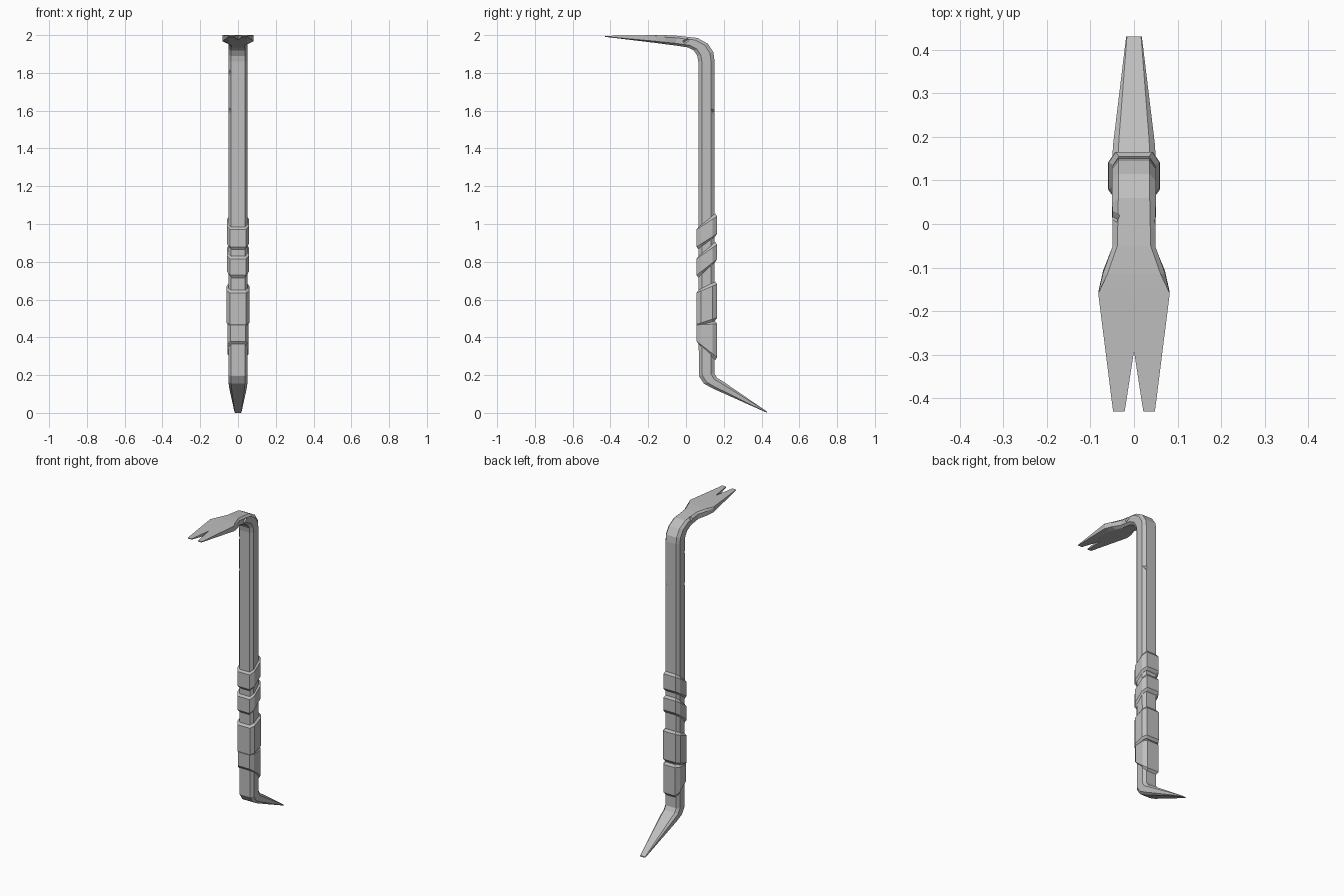
import bpy, bmesh
from mathutils import Matrix, Euler

if "Cube" in bpy.data.objects:
    bpy.data.objects.remove(bpy.data.objects["Cube"])

steel = bpy.data.materials.new("worn_grey_steel")
steel.use_nodes = True
GREY = (0.52, 0.52, 0.52, 1)
steel.diffuse_color = GREY
steel.node_tree.nodes["Principled BSDF"].inputs["Base Color"].default_value = GREY


def make_object(name, bm):
    bmesh.ops.recalc_face_normals(bm, faces=bm.faces)
    mesh = bpy.data.meshes.new(name)
    bm.to_mesh(mesh)
    bm.free()
    mesh.materials.append(steel)
    obj = bpy.data.objects.new(name, mesh)
    bpy.context.collection.objects.link(obj)
    return obj


def loft(name, stations):
    """Skin eight-sided sections: (edge a, edge b, half width, flat share at a, at b)."""
    bm = bmesh.new()
    rings = []
    for (ay, az), (by, bz), w, fa, fb in stations:
        outline = [(-fa, 0), (fa, 0), (1, .22), (1, .78),
                   (fb, 1), (-fb, 1), (-1, .78), (-1, .22)]
        rings.append([bm.verts.new((w * s, ay + (by - ay) * t, az + (bz - az) * t))
                      for s, t in outline])
    for low, high in zip(rings, rings[1:]):
        for i in range(8):
            j = (i + 1) % 8
            bm.faces.new((low[i], low[j], high[j], high[i]))
    bm.faces.new(rings[0])
    bm.faces.new(rings[-1])
    return make_object(name, bm)


def cut(target, cutter):
    cutter.hide_render = True
    mod = target.modifiers.new("cut", "BOOLEAN")
    mod.operation = "DIFFERENCE"
    mod.solver = "EXACT"
    mod.object = cutter
    bpy.context.view_layer.objects.active = target
    bpy.ops.object.modifier_apply(modifier=mod.name)
    bpy.data.objects.remove(cutter)


# Bar: chisel foot, straight shaft, bend and flared claw in one sweep
F = .72
bar = loft("crowbar_bar", [
    ((.43, 0), (.43, .006), .018, .9, .9),
    ((.14, .13), (.195, .167), .048, F, F),
    ((.095, .155), (.165, .185), .05, F, F),
    ((.068, .195), (.15, .21), .05, F, F),
    ((.065, 1.0), (.15, 1.0), .05, F, F),
    ((.065, 1.86), (.15, 1.87), .05, F, F),
    ((.06, 1.89), (.145, 1.91), .05, F, F),
    ((.042, 1.918), (.115, 1.955), .05, F, F),
    ((.01, 1.935), (.06, 1.985), .05, F, F),
    ((-.055, 1.945), (-.05, 1.997), .049, F, .78),
    ((-.105, 1.951), (-.115, 2.0), .071, .65, .86),
    ((-.155, 1.958), (-.16, 2.0), .082, .6, 1),
    ((-.43, 1.991), (-.43, 1.996), .048, .95, 1)])

# Claw notch
cut(bar, loft("notch_cutter", [
    ((-.295, 1.9), (-.295, 2.1), .0005, 1, 1),
    ((-.46, 1.9), (-.46, 2.1), .026, 1, 1)]))

# Chips along the worn edges
for place in [(-.057, .07, 1.6), (-.057, .07, 1.8), (.05, .155, 1.6),
              (-.054, .02, 1.99), (.062, 0, 1.97)]:
    bm = bmesh.new()
    turn = Euler((.7, .6, .5)).to_matrix().to_4x4()
    bmesh.ops.create_cube(bm, size=.03, matrix=Matrix.Translation(place) @ turn)
    cut(bar, make_object("chip_cutter", bm))


# Grip wraps: slanted sleeves with rounded rims
def wrap(name, bottom_front, bottom_back, top_front, top_back, w=.058):
    front, back, rim, inset = .056, .165, .014, .01
    loft(name, [
        ((front + inset, bottom_front), (back - inset, bottom_back), w - inset, F, F),
        ((front, bottom_front + rim), (back, bottom_back + rim), w, F, F),
        ((front, top_front - rim), (back, top_back - rim), w, F, F),
        ((front + inset, top_front), (back - inset, top_back), w - inset, F, F)])


wrap("upper_grip_wrap", .865, .935, .985, 1.055)
wrap("middle_grip_wrap", .715, .8, .83, .905)
wrap("lower_grip_wrap", .455, .49, .65, .695, .06)
wrap("bottom_grip_wrap", .365, .28, .48, .485, .056)
